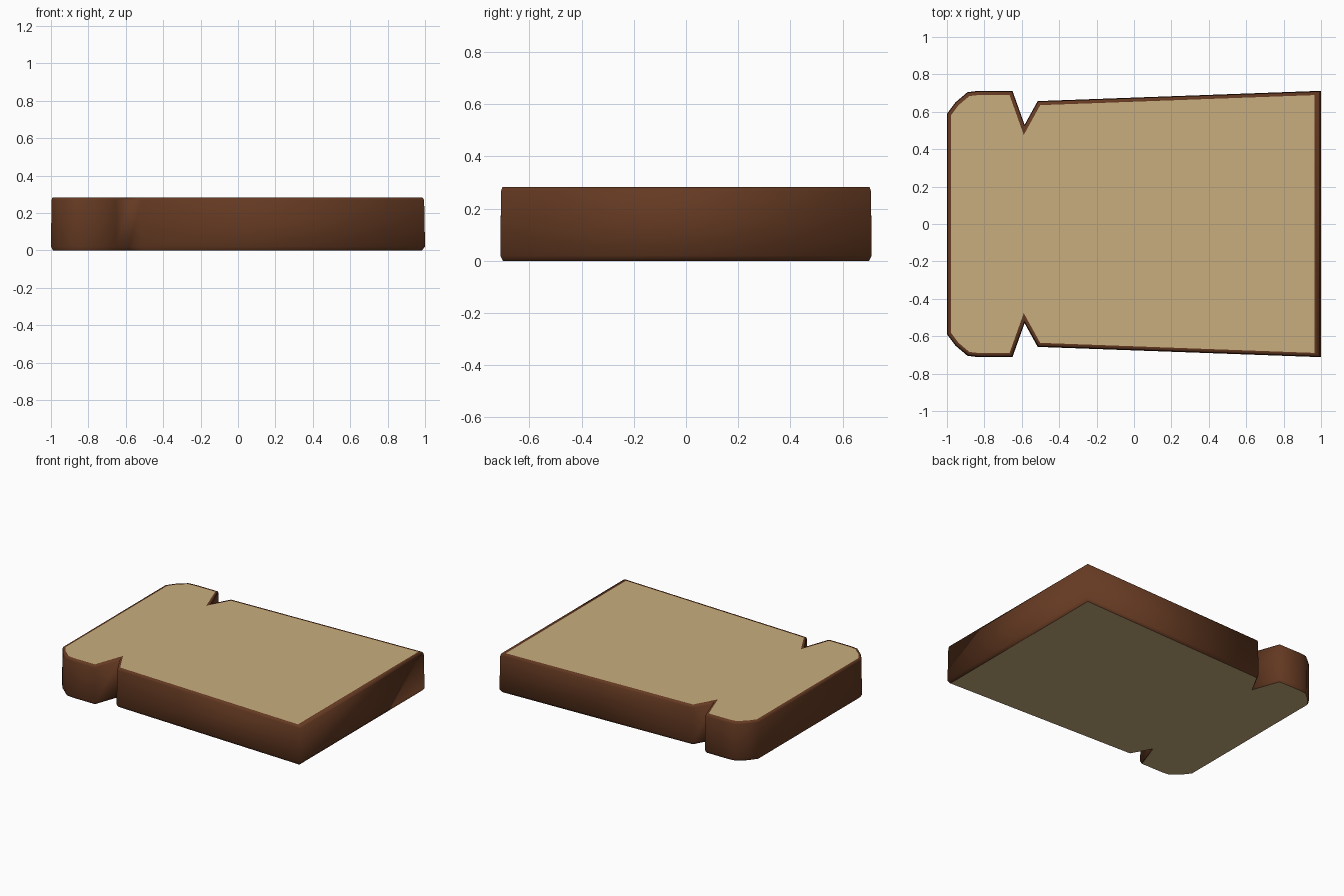
import bpy
from mathutils import Vector

if "Cube" in bpy.data.objects:
    bpy.data.objects.remove(bpy.data.objects["Cube"])

# Half outline of the slice (+y side), from right end to left end
half = [(1, .712), (-.515, .657), (-.585, .53), (-.65, .712), (-.83, .712),
        (-.89, .705), (-.955, .65), (-1, .59)]
outline = [Vector(p) for p in half] + [Vector((x, -y)) for x, y in reversed(half)]
n = len(outline)


def inset(d):
    """Mitred inward offset of the outline (doubled on the straight right end)."""
    ring = []
    for i, p in enumerate(outline):
        a = (p - outline[i - 1]).normalized()
        b = (outline[(i + 1) % n] - p).normalized()
        na, nb = Vector((-a.y, a.x)), Vector((-b.y, b.x))
        q = p + (na + nb) * d / (1 + na.dot(nb))
        if p.x > .99:
            q.x = 1 - d * 1.6
        ring.append(q)
    return ring


def make(name, verts, faces, color, smooth):
    me = bpy.data.meshes.new(name)
    me.from_pydata(verts, [], faces)
    for f in me.polygons:
        f.use_smooth = smooth
    mat = bpy.data.materials.new(name)
    mat.diffuse_color = color
    mat.use_nodes = True
    mat.node_tree.nodes["Principled BSDF"].inputs["Base Color"].default_value = mat.diffuse_color
    me.materials.append(mat)
    ob = bpy.data.objects.new(name, me)
    bpy.context.collection.objects.link(ob)
    return ob


# Crust: bands from the bottom chamfer up to the rim around the crumb
levels = [(.01, 0), (0, .02), (.003, .268), (.008, .282), (.022, .282)]
rings = [[(p.x, p.y, z) for p in inset(d)] for d, z in levels]
bands = [(k * n + i, k * n + (i + 1) % n, (k + 1) * n + (i + 1) % n, (k + 1) * n + i)
         for k in range(len(levels) - 1) for i in range(n)]
make("crust", sum(rings, []), bands, (.13, .042, .016, 1), True)

# Crumb faces, top and bottom
crumb = (.58, .42, .21, 1)
make("crumb_top", rings[-1], [list(range(n))], crumb, False)
make("crumb_bottom", rings[0], [list(reversed(range(n)))], crumb, False)
